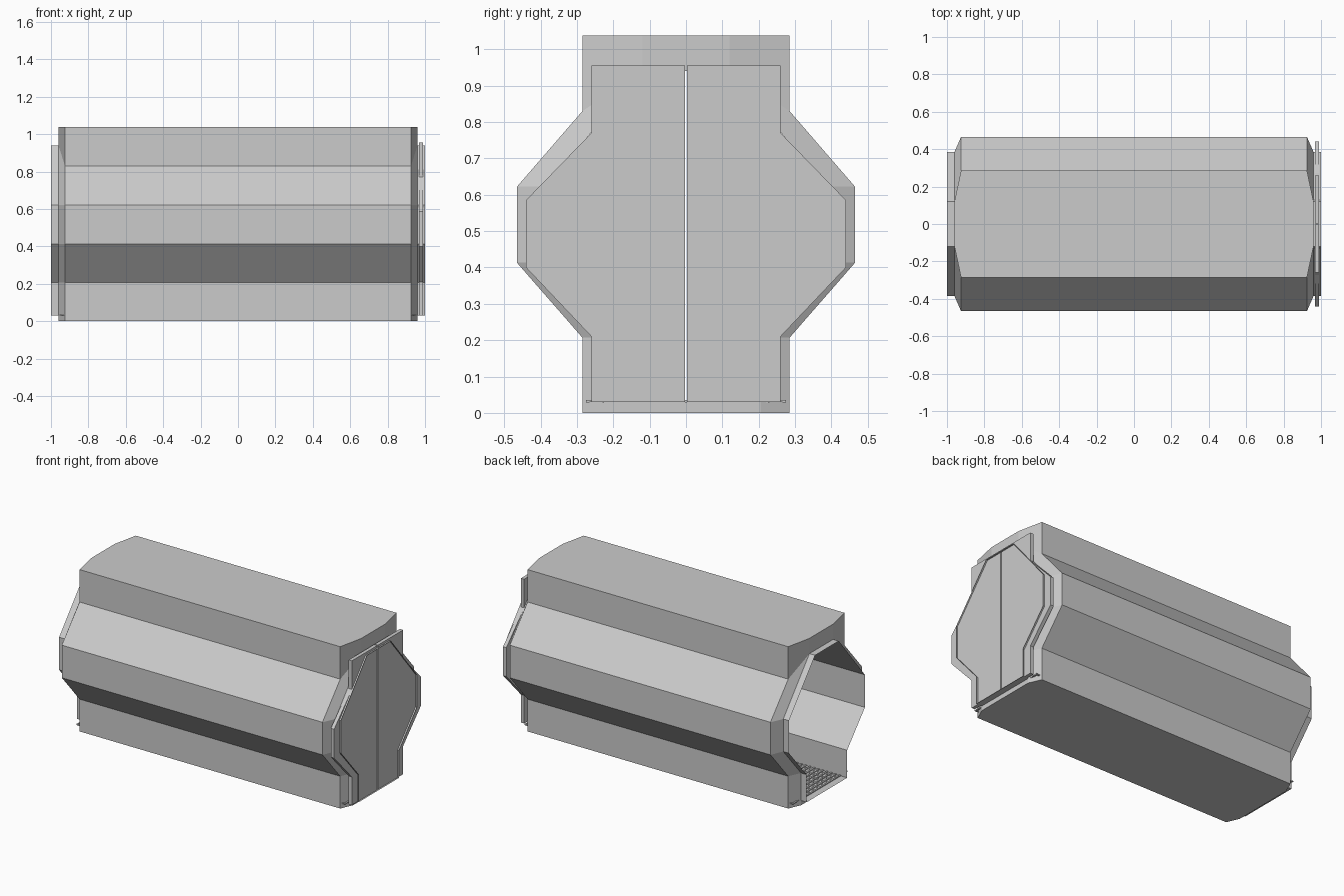
import bpy, bmesh

if "Cube" in bpy.data.objects:
    bpy.data.objects.remove(bpy.data.objects["Cube"])


def new_object(name, bm):
    mesh = bpy.data.meshes.new(name)
    bm.to_mesh(mesh)
    bm.free()
    obj = bpy.data.objects.new(name, mesh)
    bpy.context.collection.objects.link(obj)
    return obj


def full_loop(half):
    """Close a right-hand half profile (bottom to top) by mirroring it."""
    return half + [(-y, z) for y, z in reversed(half)]


def loft(bm, sections):
    """Skin a list of (x, loop) sections; returns the vertex rings."""
    rings = [[bm.verts.new((x, y, z)) for y, z in loop] for x, loop in sections]
    n = len(rings[0])
    for a, b in zip(rings, rings[1:]):
        for i in range(n):
            j = (i + 1) % n
            bm.faces.new((a[i], a[j], b[j], b[i]))
    return rings


def add_box(bm, x0, x1, y0, y1, z0, z1):
    loft_rings = loft(bm, [(x0, [(y0, z0), (y1, z0), (y1, z1), (y0, z1)]),
                           (x1, [(y0, z0), (y1, z0), (y1, z1), (y0, z1)])])
    bm.faces.new(loft_rings[0][::-1])
    bm.faces.new(loft_rings[1])


# Outer hull: wide body tapering to narrower openings at both ends
body = full_loop([(.285, 0), (.285, .207), (.465, .413),
                  (.465, .622), (.285, .83), (.285, 1.038)])
mouth = full_loop([(.205, 0), (.205, .207), (.385, .413),
                   (.385, .622), (.12, .94), (.12, 1.038)])
bm = bmesh.new()
loft(bm, [(-.96, mouth), (-.925, body), (.925, body), (.96, mouth)])
# End panels above and below each opening
for x in (-.96, .96):
    for w, z0, z1 in ((.12, .94, 1.038), (.205, 0, .03)):
        quad = [(x, -w, z0), (x, w, z0), (x, w, z1), (x, -w, z1)]
        if x < 0:
            quad.reverse()
        bm.faces.new([bm.verts.new(p) for p in quad])
bmesh.ops.remove_doubles(bm, verts=bm.verts, dist=1e-5)
new_object("outer_hull", bm)

# Inner passage: thin tube that projects past the hull at both ends
passage = full_loop([(.205, .03), (.205, .207), (.385, .413),
                     (.385, .622), (.12, .94)])
bm = bmesh.new()
loft(bm, [(-1, passage), (1, passage)])
bmesh.ops.reverse_faces(bm, faces=bm.faces)
new_object("inner_passage", bm)

# Floor grating: long bars and cross slats
bm = bmesh.new()
for i in range(13):
    y = -.27 + i * .045
    add_box(bm, -.955, .955, y - .005, y + .005, .029, .034)
for i in range(64):
    x = -.95 + i * 1.9 / 63
    add_box(bm, x - .005, x + .005, -.275, .275, .03, .036)
new_object("floor_grating", bm)

# Sliding door: two mirrored leaves closing the right end
leaf = [(.003, .03), (.26, .03), (.26, .21), (.44, .4),
        (.44, .585), (.26, .77), (.26, .955), (.003, .955)]
for name, side in (("door_leaf_back", 1), ("door_leaf_front", -1)):
    bm = bmesh.new()
    loop = [(side * y, z) for y, z in leaf]
    rings = loft(bm, [(.967, loop), (.99, loop)])
    bm.faces.new(rings[0])
    bm.faces.new(rings[1])
    bmesh.ops.recalc_face_normals(bm, faces=bm.faces)
    new_object(name, bm)
